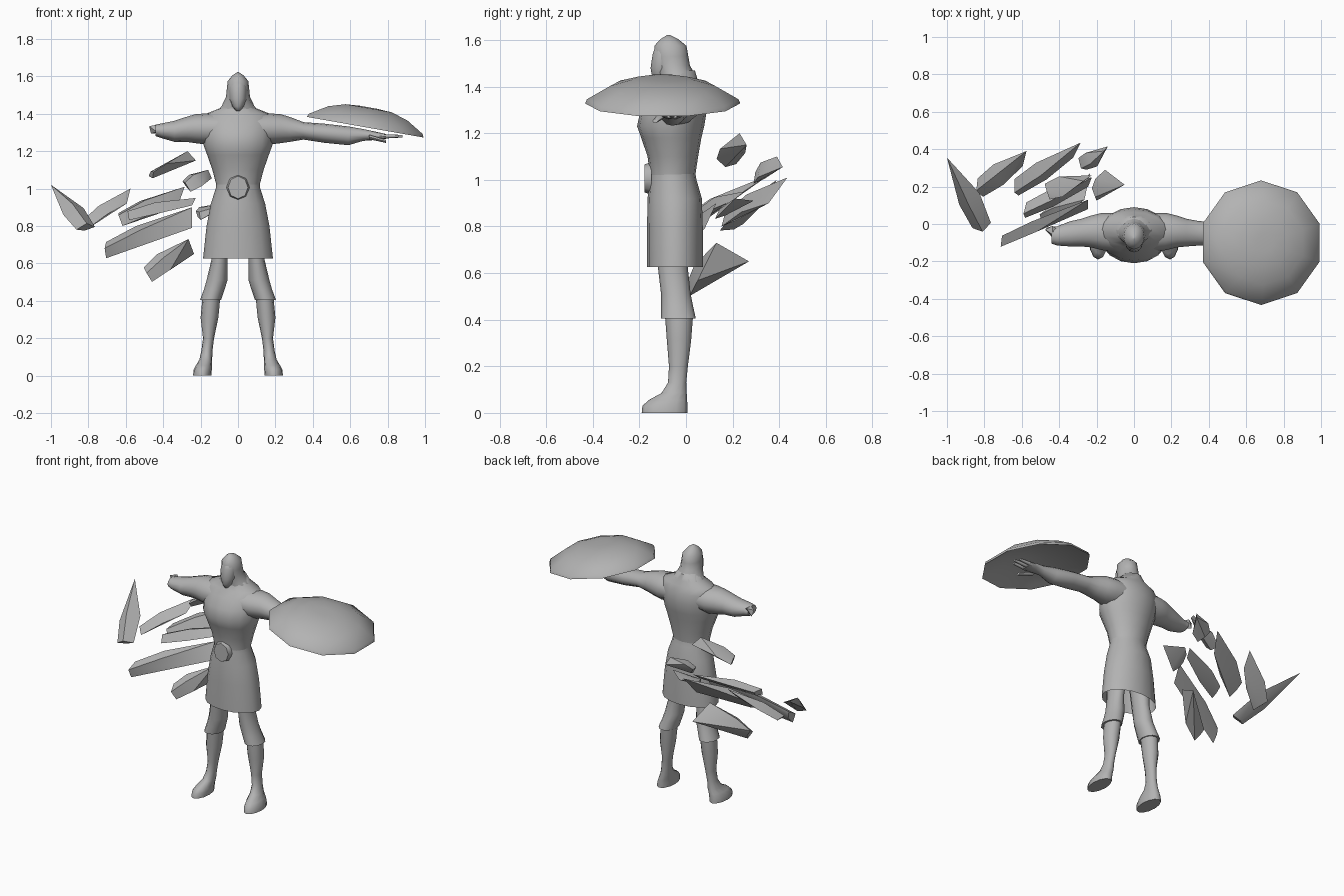
import bpy, bmesh, math
from mathutils import Vector, Matrix

stone = bpy.data.materials.new("stone_grey")
stone.diffuse_color = (0.45, 0.45, 0.45, 1)


def finish(name, bm, angle=40):
    bmesh.ops.recalc_face_normals(bm, faces=bm.faces)
    me = bpy.data.meshes.new(name)
    bm.to_mesh(me)
    bm.free()
    me.materials.append(stone)
    ob = bpy.data.objects.new(name, me)
    bpy.context.collection.objects.link(ob)
    bpy.ops.object.select_all(action='DESELECT')
    ob.select_set(True)
    bpy.context.view_layer.objects.active = ob
    bpy.ops.object.shade_smooth_by_angle(angle=math.radians(angle))
    return ob


def loft(name, rings, axis='z', n=12, caps=(True, True), side=1, angle=70):
    """Oval rings: (position on axis, a0, a1, b0, b1); side=-1 mirrors in x."""
    bm = bmesh.new()
    loops = []
    for p, a0, a1, b0, b1 in rings:
        loop = []
        for i in range(n):
            t = 2 * math.pi * i / n
            a = (a0 + a1) / 2 + (a1 - a0) / 2 * math.cos(t)
            b = (b0 + b1) / 2 + (b1 - b0) / 2 * math.sin(t)
            co = (a, b, p) if axis == 'z' else (p, a, b)
            loop.append(bm.verts.new((co[0] * side, co[1], co[2])))
        loops.append(loop)
    for l0, l1 in zip(loops, loops[1:]):
        for i in range(n):
            j = (i + 1) % n
            bm.faces.new((l0[i], l0[j], l1[j], l1[i]))
    if caps[0]:
        bm.faces.new(loops[0])
    if caps[1]:
        bm.faces.new(loops[-1])
    return finish(name, bm, angle)


def shard(name, tip, edge, base, side, thick):
    """Splinter: a sharp tip edge, a wide middle and a slanted broken end."""
    tip, edge, base, side = Vector(tip), Vector(edge), Vector(base), Vector(side)
    d = base - tip
    up = d.cross(side).normalized() * thick
    mid = tip + d * 0.6
    pts = [tip, tip + edge, mid + side, mid - side * 0.8, mid + up, base + side * 0.75,
           base - side * 0.7 - d * 0.06, base + up * 0.8, base - up * 0.4 - d * 0.05]
    bm = bmesh.new()
    for p in pts:
        bm.verts.new(p)
    bmesh.ops.remove_doubles(bm, verts=bm.verts, dist=0.001)
    bmesh.ops.convex_hull(bm, input=bm.verts)
    loose = [v for v in bm.verts if not v.link_faces]
    bmesh.ops.delete(bm, geom=loose, context='VERTS')
    return finish(name, bm, 35)


# Torso and hollow skirt
loft("torso", [
    (0.96, -0.115, 0.115, -0.155, 0.035), (1.02, -0.116, 0.116, -0.155, 0.04),
    (1.10, -0.137, 0.137, -0.165, 0.052), (1.18, -0.165, 0.165, -0.192, 0.066),
    (1.23, -0.183, 0.183, -0.21, 0.078), (1.30, -0.19, 0.19, -0.195, 0.09),
    (1.36, -0.19, 0.19, -0.155, 0.08), (1.40, -0.17, 0.17, -0.125, 0.065),
    (1.43, -0.095, 0.095, -0.11, 0.05), (1.47, -0.067, 0.067, -0.11, 0.038)], n=16)
loft("skirt", [
    (0.625, -0.187, 0.187, -0.167, 0.072), (0.80, -0.168, 0.168, -0.167, 0.072),
    (0.92, -0.145, 0.145, -0.165, 0.068), (1.00, -0.119, 0.119, -0.157, 0.045),
    (1.03, -0.116, 0.116, -0.154, 0.04)], n=16, caps=(False, True))

# Belt buckle: faceted disc on the waist
bm = bmesh.new()
bmesh.ops.create_cone(bm, cap_ends=True, segments=8, radius1=0.065, radius2=0.056, depth=0.03,
                      matrix=Matrix.Translation((0, -0.162, 1.006))
                      @ Matrix.Diagonal((0.95, 1, 1.08, 1)) @ Matrix.Rotation(math.pi / 2, 4, 'X'))
finish("belt_buckle", bm, 50)

# Hooded head and the face set in it
loft("hood", [
    (1.40, -0.12, 0.12, -0.11, 0.06), (1.44, -0.088, 0.088, -0.115, 0.046),
    (1.49, -0.064, 0.064, -0.13, 0.017), (1.53, -0.06, 0.06, -0.135, 0.01),
    (1.575, -0.055, 0.055, -0.136, 0.002), (1.605, -0.03, 0.03, -0.108, -0.035),
    (1.622, -0.004, 0.004, -0.08, -0.07)])
loft("face", [
    (1.415, -0.012, 0.012, -0.135, -0.08), (1.44, -0.032, 0.032, -0.145, -0.06),
    (1.48, -0.047, 0.047, -0.152, -0.05), (1.54, -0.047, 0.047, -0.143, -0.05),
    (1.585, -0.03, 0.03, -0.127, -0.06)])

# Legs: thigh with flared knee cuff, then boot
for s, tag in ((1, "left"), (-1, "right")):
    loft(tag + "_thigh", [
        (0.405, 0.09, 0.203, -0.107, 0.042), (0.46, 0.072, 0.182, -0.107, 0.03),
        (0.51, 0.056, 0.168, -0.107, 0.02), (0.62, 0.056, 0.142, -0.12, 0.008),
        (0.78, 0.03, 0.14, -0.125, 0.02)], side=s)
    loft(tag + "_boot", [
        (0.0, 0.143, 0.24, -0.19, 0.006), (0.03, 0.14, 0.238, -0.187, 0.006),
        (0.055, 0.14, 0.225, -0.16, 0.005), (0.085, 0.138, 0.207, -0.105, 0.003),
        (0.13, 0.137, 0.196, -0.077, 0.001), (0.20, 0.128, 0.187, -0.073, 0.008),
        (0.31, 0.105, 0.2, -0.082, 0.022), (0.415, 0.095, 0.19, -0.09, 0.03)], side=s)

# Arms: a full one holding the shield, a broken one on the other side
shoulder = [(0.08, -0.15, 0.06, 1.24, 1.40), (0.17, -0.14, 0.06, 1.235, 1.402),
            (0.23, -0.125, 0.045, 1.243, 1.397), (0.28, -0.12, 0.028, 1.25, 1.382)]
loft("left_arm", shoulder + [
    (0.35, -0.115, 0.015, 1.262, 1.355), (0.46, -0.115, 0.012, 1.245, 1.347),
    (0.59, -0.11, -0.005, 1.232, 1.332), (0.67, -0.092, -0.025, 1.255, 1.318),
    (0.74, -0.108, -0.012, 1.26, 1.303), (0.79, -0.105, -0.015, 1.265, 1.292)], 'x')
loft("right_arm", shoulder + [
    (0.34, -0.12, 0.015, 1.25, 1.362), (0.41, -0.115, -0.012, 1.27, 1.348),
    (0.44, -0.105, -0.015, 1.28, 1.342)], 'x', side=-1)
shard("broken_forearm_point", (-0.475, -0.03, 1.333), (0.01, 0.01, -0.04),
      (-0.41, -0.055, 1.312), (0, 0.035, 0.02), 0.025)

# Fingers and thumb
for i, (y, end) in enumerate(((-0.09, 0.86), (-0.06, 0.88), (-0.03, 0.86))):
    loft("finger_%d" % (i + 1), [
        (0.77, y - 0.015, y + 0.015, 1.265, 1.292),
        (end, y - 0.009, y + 0.009, 1.272, 1.288)], 'x', n=6)
loft("thumb", [(0.70, -0.125, -0.085, 1.262, 1.29), (0.79, -0.145, -0.12, 1.243, 1.262)], 'x', n=6)

# Ten-sided domed shield, hollow beneath, tilted outward
bm = bmesh.new()
prof = [(0.05, 0.1), (0.13, 0.095), (0.225, 0.068), (0.325, 0.01), (0.333, -0.008),
        (0.295, 0.008), (0.20, 0.045), (0.05, 0.07)]
tilt = Matrix.Translation((0.681, -0.1, 1.336)) @ Matrix.Rotation(math.radians(10), 4, 'Y')
loops = [[bm.verts.new(tilt @ Vector((r * math.cos(t), r * math.sin(t), h)))
          for t in [math.radians(90 + 36 * k) for k in range(10)]] for r, h in prof]
for l0, l1 in zip(loops, loops[1:]):
    for k in range(10):
        bm.faces.new((l0[k], l0[k - 1], l1[k - 1], l1[k]))
bm.faces.new(loops[0])
bm.faces.new(loops[-1])
finish("shield", bm, 42)

# Splinters of the shattered arm drifting behind the hip: tip, edge, base, side, thickness
shards = [
    ((-0.27, 0.23, 1.2), (0.045, 0.03, -0.05), (-0.47, 0.17, 1.075), (-0.01, 0.06, -0.01), 0.03),
    ((-0.16, 0.39, 1.1), (0.02, 0.025, -0.045), (-0.28, 0.32, 1.01), (0.035, -0.04, -0.035), 0.04),
    ((-1.0, 0.355, 1.02), (0, 0, 0), (-0.81, -0.02, 0.78), (0.06, 0.035, 0.02), 0.05),
    ((-0.575, 0.39, 1.0), (-0.02, -0.08, -0.08), (-0.83, 0.19, 0.79), (0.03, -0.06, -0.01), 0.04),
    ((-0.285, 0.435, 1.01), (-0.04, -0.08, -0.11), (-0.64, 0.19, 0.83), (0.03, -0.05, -0.04), 0.045),
    ((-0.225, 0.25, 0.95), (-0.02, -0.05, -0.04), (-0.59, 0.07, 0.85), (0.01, -0.05, -0.025), 0.04),
    ((-0.245, 0.13, 0.90), (0, -0.05, -0.11), (-0.72, -0.09, 0.665), (0.02, -0.02, -0.05), 0.045),
    ((-0.265, 0.13, 0.73), (0.03, 0.14, -0.08), (-0.49, 0.03, 0.535), (0.04, -0.02, -0.045), 0.04),
    ((-0.155, 0.29, 0.91), (0.105, -0.08, 0.01), (-0.215, 0.155, 0.855), (0.02, -0.04, -0.03), 0.03)]
for i, spec in enumerate(shards):
    shard("splinter_%d" % (i + 1), *spec)
